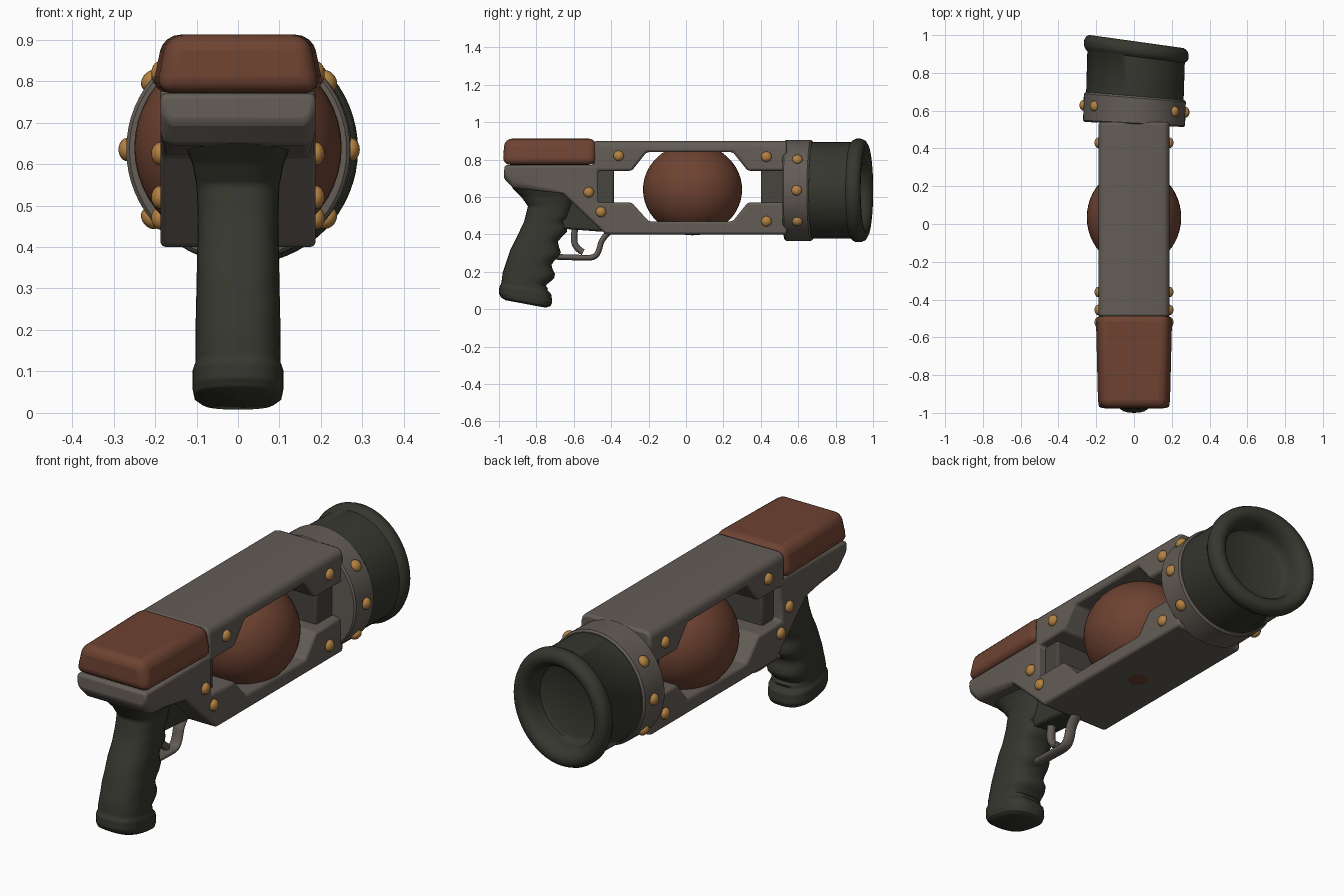
import bpy, bmesh
from math import sin, cos, pi, radians
from mathutils import Vector, Matrix

if "Cube" in bpy.data.objects:
    bpy.data.objects.remove(bpy.data.objects["Cube"])


def material(name, *rgb):
    m = bpy.data.materials.new(name)
    m.use_nodes = True
    m.diffuse_color = (*rgb, 1)
    m.node_tree.nodes["Principled BSDF"].inputs["Base Color"].default_value = (*rgb, 1)
    return m


METAL = material("grey metal", .125, .108, .092)
INNER = material("dark metal", .062, .058, .048)
LEATHER = material("brown leather", .155, .055, .031)
RUBBER = material("dark green rubber", .037, .038, .028)
BRASS = material("brass", .45, .22, .055)


def finish(name, bm, mat, bevel=0, segments=2, angle=35):
    bmesh.ops.recalc_face_normals(bm, faces=bm.faces)
    mesh = bpy.data.meshes.new(name)
    bm.to_mesh(mesh)
    bm.free()
    mesh.materials.append(mat)
    ob = bpy.data.objects.new(name, mesh)
    bpy.context.collection.objects.link(ob)
    if bevel:
        mod = ob.modifiers.new("soft edges", "BEVEL")
        mod.width, mod.segments = bevel, segments
        mod.limit_method = "ANGLE"
    bpy.ops.object.select_all(action="DESELECT")
    bpy.context.view_layer.objects.active = ob
    ob.select_set(True)
    bpy.ops.object.shade_smooth_by_angle(angle=radians(angle))
    return ob


def slab(outline, half):
    """Side outline (y, z) extruded across the width."""
    bm = bmesh.new()
    face = bm.faces.new([bm.verts.new((-half, y, z)) for y, z in outline])
    new = bmesh.ops.extrude_face_region(bm, geom=[face])["geom"]
    for v in new:
        if isinstance(v, bmesh.types.BMVert):
            v.co.x = half
    return bm


def box(x, y0, y1, z0, z1):
    return slab([(y0, z0), (y1, z0), (y1, z1), (y0, z1)], x)


def loft(rings, closed_ends=True):
    bm = bmesh.new()
    loops = [[bm.verts.new(p) for p in ring] for ring in rings]
    n = len(loops[0])
    for a, b in zip(loops, loops[1:]):
        for i in range(n):
            bm.faces.new((a[i], a[(i + 1) % n], b[(i + 1) % n], b[i]))
    if closed_ends:
        bm.faces.new(loops[0])
        bm.faces.new(loops[-1])
    return bm


# The barrel leans slightly to one side, more so toward its mouth
AXIS_Z = .635


def skew(x, y, z):
    d = y - .52
    return Vector((x + .03 * d, y - x * (.05 + .2 * d), z))


def lathe(profile, n=64):
    return loft([[skew(r * cos(2 * pi * i / n), y, AXIS_Z + r * sin(2 * pi * i / n))
                  for i in range(n)] for r, y in profile])


# Main body: one side outline, open at the front where the ring closes it
body = slab([(.54, .9), (-.49, .9), (-.49, .77), (-.97, .77), (-.975, .7), (-.92, .645),
             (-.66, .62), (-.43, .4), (.54, .4), (.54, .57), (.33, .57), (.25, .47),
             (-.2, .47), (-.29, .57), (-.47, .57), (-.47, .74), (-.29, .74),
             (-.21, .84), (.25, .84), (.33, .74), (.54, .74)], .187)
top = [e for e in body.edges if all(v.co.z > .89 for v in e.verts)
       and abs(e.verts[0].co.y - e.verts[1].co.y) > .5]
bmesh.ops.bevel(body, geom=top, offset=.035, segments=3, profile=.5, affect="EDGES")
under = [e for e in body.edges if all(.6 < v.co.z < .72 and v.co.y < -.6 for v in e.verts)
         and abs(e.verts[0].co.x - e.verts[1].co.x) < .01]
bmesh.ops.bevel(body, geom=under, offset=.03, segments=2, profile=.5, affect="EDGES")
finish("body", body, METAL, .012)

# Recessed posts closing the window at each end
finish("rear_post", box(.14, -.5, -.385, .5, .8), INNER, .012)
finish("front_post", box(.14, .4, .54, .45, .85), INNER, .012)

# Ball held in the window
bm = bmesh.new()
bmesh.ops.create_uvsphere(bm, u_segments=48, v_segments=24, radius=1,
                          matrix=Matrix.Translation((0, .035, .64)) @ Matrix.Diagonal((.25, .265, .245, 1)))
finish("ball", bm, LEATHER)

# Padded rest on the stock
pad = box(.21, -.98, -.48, .772, .912)
for v in pad.verts:
    if v.co.z > .85:
        v.co.x *= .86
        v.co.y += .01 if v.co.y < -.7 else 0
    if v.co.y < -.7:
        v.co.x *= .94
finish("padded_rest", pad, LEATHER, .04, 4, 60)

# Barrel ring and rubber muzzle
finish("barrel_ring", lathe([(.18, .527), (.262, .527), (.27, .535), (.27, .668),
                             (.262, .677), (.18, .677)]), METAL)
finish("muzzle", lathe([(.25, .6), (.258, .68), (.258, .885), (.268, .893), (.277, .91), (.277, .935),
                        (.268, .955), (.25, .966), (.23, .966), (.21, .955), (.196, .935),
                        (.19, .9), (.185, .86), (.17, .85), (.001, .85)]), RUBBER, angle=50)


# Brass rivets
def rivet(name, place, out):
    bm = bmesh.new()
    turn = Vector(out).to_track_quat("Z", "Y").to_matrix().to_4x4()
    bmesh.ops.create_uvsphere(bm, u_segments=16, v_segments=10, radius=.028,
                              matrix=Matrix.Translation(place) @ turn @ Matrix.Diagonal((1, 1, .75, 1)))
    finish(name, bm, BRASS)


for side, label in ((1, "left"), (-1, "right")):
    for i, (y, z) in enumerate([(-.36, .82), (-.52, .625), (-.455, .52), (.43, .815), (.43, .47)]):
        rivet(f"{label}_body_rivet_{i}", (side * .188, y, z), (side, 0, 0))
    for i, deg in enumerate((-38, 0, 38)):
        c, s = side * cos(radians(deg)), sin(radians(deg))
        rivet(f"{label}_ring_rivet_{i}", skew(.27 * c, .61, AXIS_Z + .27 * s), (c, 0, s))

# Grip: rounded sections (height, back, front, half width) with finger swells
KEYS = [(.028, -.965, -.75, .09), (.04, -.99, -.725, .106), (.06, -1, -.715, .11), (.1, -.998, -.72, .11),
        (.12, -.988, -.742, .103), (.18, -.98, -.72, .103), (.31, -.94, -.685, .1),
        (.47, -.865, -.635, .097), (.55, -.845, -.605, .1), (.6, -.88, -.585, .11), (.65, -.93, -.56, .13)]


def section(a, b, t, n=32):
    z, back, front, w = (p + (q - p) * t for p, q in zip(a, b))
    if .13 < z < .48:
        front += .017 * cos(2 * pi * (z - .19) / .115)
    mid, half = (back + front) / 2, (front - back) / 2
    ring = []
    for i in range(n):
        c, s = cos(2 * pi * i / n), sin(2 * pi * i / n)
        px, py = [abs(k) ** .75 * (1 if k > 0 else -1) for k in (c, s)]
        tilt = -.2 * half * py * max(0, 1 - z / .4)
        ring.append((w * px, mid + half * py, z + tilt))
    return ring


STEPS = 6
rings = [section(a, b, k / STEPS) for a, b in zip(KEYS, KEYS[1:]) for k in range(STEPS)]
rings.append(section(KEYS[-2], KEYS[-1], 1))
finish("grip", loft(rings), RUBBER, angle=60)

# Housing under the body that carries the trigger
finish("trigger_housing", slab([(-.68, .64), (-.66, .43), (-.46, .415), (-.41, .42), (-.6, .64)], .06),
       RUBBER, .012)


# Guard and trigger: bent bars
def bar(name, path, radius, wide, mat):
    curve = bpy.data.curves.new(name, "CURVE")
    curve.dimensions = "3D"
    curve.bevel_depth, curve.bevel_resolution = radius, 3
    curve.use_fill_caps = True
    sp = curve.splines.new("NURBS")
    sp.points.add(len(path) - 1)
    for p, (y, z) in zip(sp.points, path):
        p.co = (0, y, z, 1)
    sp.use_endpoint_u = True
    sp.order_u = 3
    curve.materials.append(mat)
    ob = bpy.data.objects.new(name, curve)
    ob.scale.x = wide
    bpy.context.collection.objects.link(ob)


bar("trigger_guard", [(-.4, .42), (-.45, .38), (-.465, .31), (-.49, .275), (-.56, .275), (-.7, .28)],
    .016, 1.8, METAL)
bar("trigger", [(-.59, .45), (-.605, .37), (-.58, .32), (-.55, .305)], .018, 1.2, METAL)
